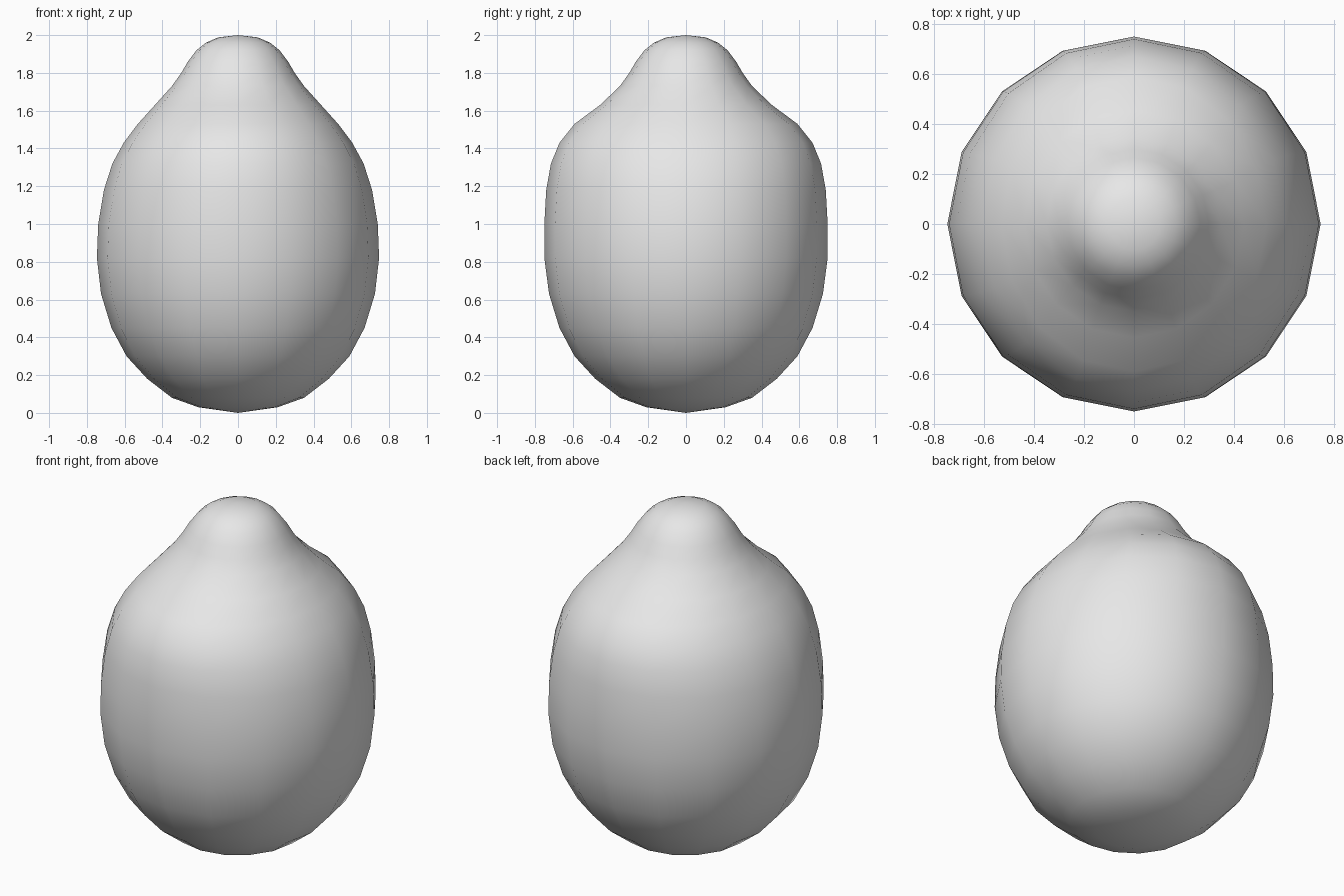
import bpy, bmesh, math

cube = bpy.data.objects.get("Cube")
if cube:
    bpy.data.objects.remove(cube, do_unlink=True)

# Single flat colour
grey = bpy.data.materials.new("light_grey")
grey.use_nodes = True
colour = (0.8, 0.8, 0.8, 1.0)
grey.diffuse_color = colour
grey.node_tree.nodes["Principled BSDF"].inputs["Base Color"].default_value = colour

# Rings from bottom to top: height, radius along x, radius along y
RINGS = [
    (0.03, 0.21, 0.21), (0.08, 0.35, 0.35), (0.18, 0.48, 0.48),
    (0.30, 0.59, 0.59), (0.45, 0.67, 0.67), (0.63, 0.725, 0.725),
    (0.82, 0.747, 0.75), (1.00, 0.74, 0.75), (1.18, 0.71, 0.74),
    (1.32, 0.665, 0.715), (1.43, 0.605, 0.67), (1.53, 0.53, 0.59),
    (1.63, 0.44, 0.455), (1.73, 0.35, 0.35), (1.80, 0.30, 0.30),
    (1.86, 0.265, 0.265), (1.92, 0.22, 0.22), (1.96, 0.17, 0.17),
    (1.988, 0.105, 0.105),
]
SIDES = 16

# Body: stacked rings closed by a point at each end
bm = bmesh.new()
rings = []
for z, rx, ry in RINGS:
    ring = []
    for i in range(SIDES):
        a = 2 * math.pi * i / SIDES
        ring.append(bm.verts.new((rx * math.cos(a), ry * math.sin(a), z)))
    rings.append(ring)
base = bm.verts.new((0, 0, 0))
tip = bm.verts.new((0, 0, 2))

for i in range(SIDES):
    j = (i + 1) % SIDES
    bm.faces.new((base, rings[0][j], rings[0][i]))
    bm.faces.new((tip, rings[-1][i], rings[-1][j]))
    for low, high in zip(rings, rings[1:]):
        bm.faces.new((low[i], low[j], high[j], high[i]))
for face in bm.faces:
    face.smooth = True

mesh = bpy.data.meshes.new("fruit_body")
bm.to_mesh(mesh)
bm.free()
mesh.materials.append(grey)
body = bpy.data.objects.new("fruit_body", mesh)
bpy.context.collection.objects.link(body)
